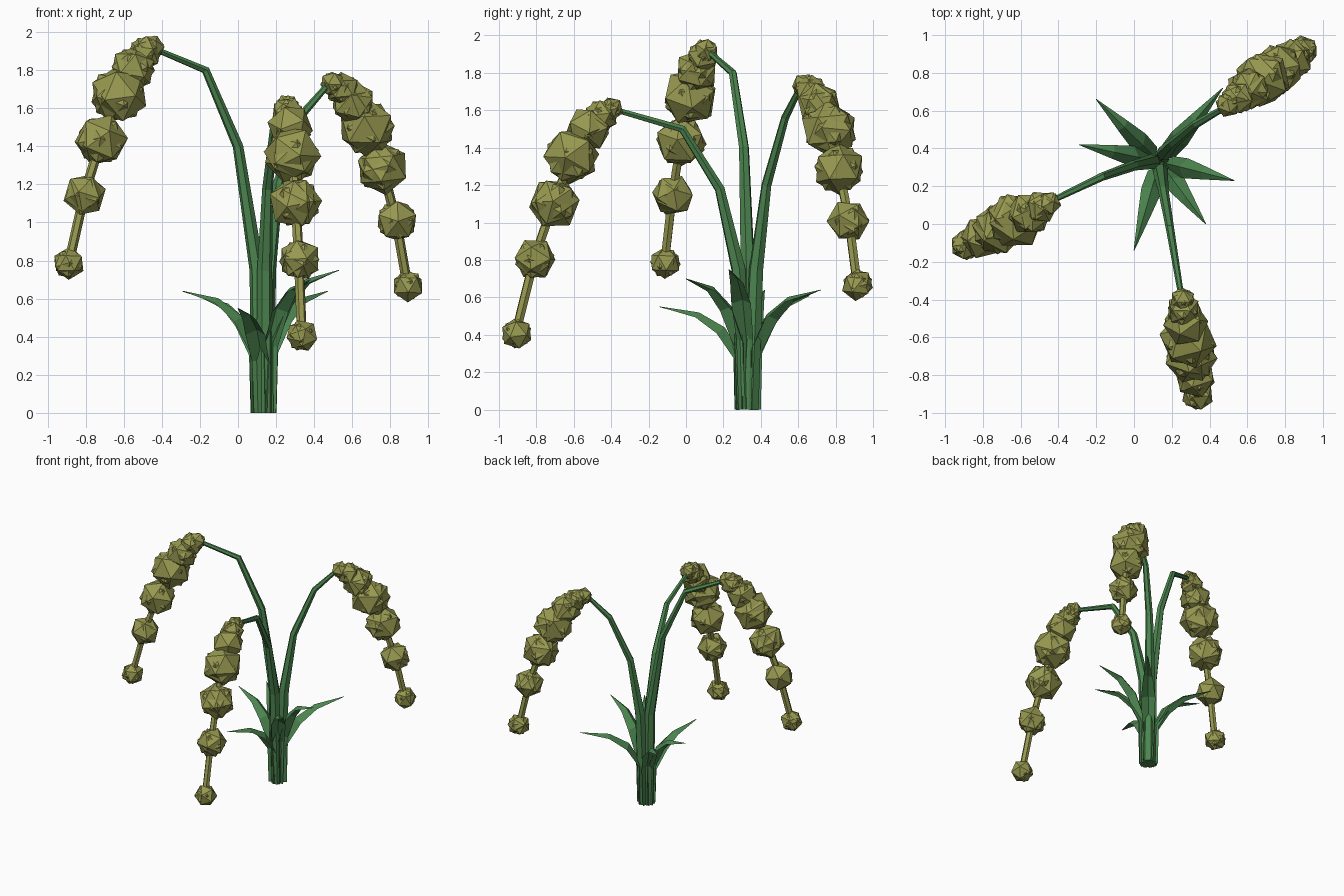
import bpy, bmesh, math, random
from mathutils import Vector, Matrix, Euler

if "Cube" in bpy.data.objects:
    bpy.data.objects.remove(bpy.data.objects["Cube"])

random.seed(4)


def material(name, rgb):
    m = bpy.data.materials.new(name)
    m.diffuse_color = (*rgb, 1)
    m.use_nodes = True
    m.node_tree.nodes["Principled BSDF"].inputs["Base Color"].default_value = m.diffuse_color
    return m


GREEN = material("leaf green", (0.072, 0.235, 0.078))
OLIVE = material("seed olive", (0.310, 0.318, 0.080))


def finish(bm, name, mat):
    bmesh.ops.recalc_face_normals(bm, faces=bm.faces)
    me = bpy.data.meshes.new(name)
    bm.to_mesh(me)
    bm.free()
    me.materials.append(mat)
    ob = bpy.data.objects.new(name, me)
    bpy.context.collection.objects.link(ob)
    return ob


def sweep(bm, path, sections):
    """Loft closed cross-sections (lists of side, outward offsets) along a path."""
    pts = [Vector(p) for p in path]
    flat = pts[-1] - pts[0]
    side = Vector((-flat.y, flat.x, 0)).normalized()
    rings = []
    for i, p in enumerate(pts):
        t = (pts[min(i + 1, len(pts) - 1)] - pts[max(i - 1, 0)]).normalized()
        up = side.cross(t).normalized()
        rings.append([bm.verts.new(p + side * a + up * b) for a, b in sections[i]])
    n = len(rings[0])
    for lo, hi in zip(rings, rings[1:]):
        for k in range(n):
            bm.faces.new((lo[k], lo[(k + 1) % n], hi[(k + 1) % n], hi[k]))
    bm.faces.new(rings[0][::-1])
    bm.faces.new(rings[-1])


def circle(r, n=6):
    return [(r * math.cos(math.tau * k / n), r * math.sin(math.tau * k / n)) for k in range(n)]


# Seed head: fraction out, fraction down, seed radius
HEAD = [(0, 0, 0.068), (0.1, 0.03, 0.092), (0.24, 0.095, 0.122), (0.41, 0.215, 0.155),
        (0.61, 0.425, 0.142), (0.81, 0.675, 0.115), (1, 1, 0.086)]

# Each plant stalk: stem path, first seed, last seed, outward bow
STALKS = {
    "left": ([(0.115, 0.33, 0), (0.10, 0.33, 0.75), (0.0, 0.31, 1.4), (-0.17, 0.25, 1.8),
              (-0.41, 0.135, 1.90)], (-0.45, 0.11, 1.92), (-0.89, -0.115, 0.78), 0),
    "front": ([(0.14, 0.31, 0), (0.14, 0.28, 0.75), (0.155, 0.18, 1.18), (0.19, -0.02, 1.5),
               (0.245, -0.35, 1.595)], (0.255, -0.40, 1.61), (0.335, -0.91, 0.41), 0),
    "right": ([(0.145, 0.345, 0), (0.16, 0.375, 0.75), (0.21, 0.43, 1.2), (0.33, 0.53, 1.56),
               (0.47, 0.61, 1.72)], (0.50, 0.63, 1.73), (0.89, 0.915, 0.67), 0.06),
}

for name, (path, first, last, bow) in STALKS.items():
    # Tapered green stem
    bm = bmesh.new()
    sweep(bm, path, [circle(r) for r in (0.046, 0.040, 0.028, 0.022, 0.016)])
    finish(bm, name + "_stem", GREEN)

    # Drooping core of the seed head
    a, d = Vector(first), Vector(last) - Vector(first)
    spots = []
    for s, z, r in HEAD:
        s += bow * math.sin(math.pi * s)
        spots.append((a + Vector((d.x * s, d.y * s, d.z * z)), r))
    bm = bmesh.new()
    sweep(bm, [p for p, r in spots], [circle(0.026)] * len(spots))
    finish(bm, name + "_seed_stalk", OLIVE)

    # Pairs of overlapping faceted seeds
    bm = bmesh.new()
    for p, r in spots:
        for k in range(2):
            spin = Euler([random.uniform(0, math.tau) for _ in range(3)]).to_matrix().to_4x4()
            shift = Vector([random.uniform(-0.06, 0.06) * r for _ in range(3)])
            bmesh.ops.create_icosphere(bm, subdivisions=1, radius=r * (1.0 - 0.04 * k),
                                       matrix=Matrix.Translation(p + shift) @ spin)
    finish(bm, name + "_seeds", OLIVE)

# Blade leaves: sheathing the base, then arching out to a pointed tip
CENTRE = Vector((0.135, 0.33, 0))
TIPS = [(-0.29, 0.42, 0.64), (-0.20, 0.66, 0.61), (0.0, -0.14, 0.55),
        (0.38, 0.0, 0.70), (0.53, 0.23, 0.75), (0.47, 0.72, 0.64)]
# fraction out, fraction of tip height, half width, fold depth
BLADE = [(0.0, 0.0, 0.036, 0.016), (0.0, 0.50, 0.046, 0.018), (0.22, 0.77, 0.054, 0.022),
         (0.52, 0.92, 0.036, 0.014), (1.0, 1.0, 0.002, 0.001)]
for i, tip in enumerate(TIPS):
    t = Vector(tip)
    out = Vector((t.x - CENTRE.x, t.y - CENTRE.y, 0))
    start = CENTRE + out.normalized() * 0.045
    reach = out - out.normalized() * 0.045
    path = [start + reach * f + Vector((0, 0, t.z * h)) for f, h, w, v in BLADE]
    # Thin V-shaped section, ridge pointing down and outwards
    sections = [[(-w, v), (0, -v + 0.004), (w, v), (0, -v)] for f, h, w, v in BLADE]
    bm = bmesh.new()
    sweep(bm, path, sections)
    finish(bm, f"leaf_{i + 1}", GREEN)
